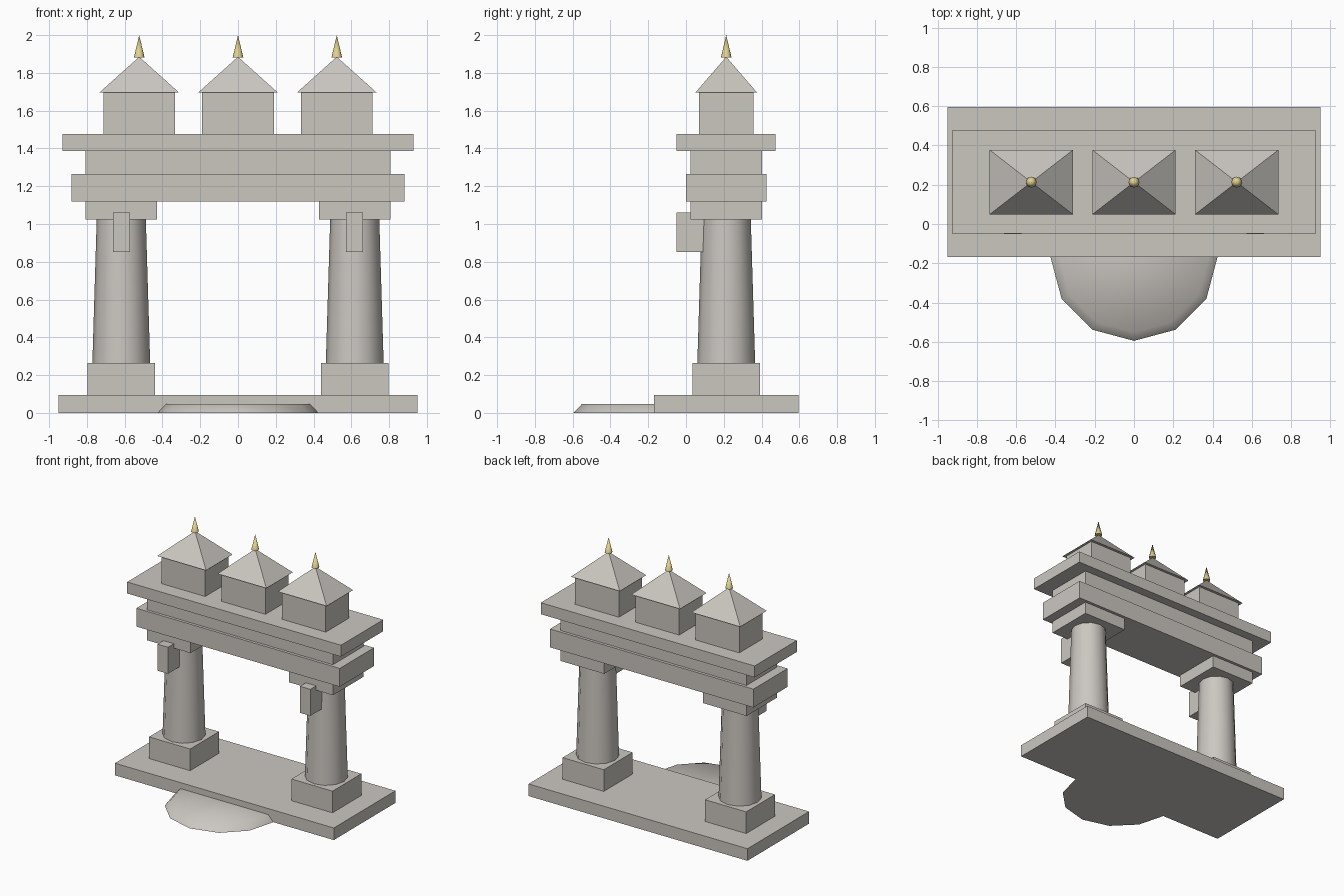
import bpy, math

if "Cube" in bpy.data.objects:
    bpy.data.objects.remove(bpy.data.objects["Cube"])

CY = 0.213    # depth centre of the gate
COL_X = 0.618  # column spacing from the middle


def material(name, rgb):
    m = bpy.data.materials.new(name)
    m.diffuse_color = (*rgb, 1)
    m.use_nodes = True
    m.node_tree.nodes["Principled BSDF"].inputs["Base Color"].default_value = m.diffuse_color
    return m


stone = material("stone", (0.60, 0.57, 0.53))
gold = material("gold", (0.75, 0.63, 0.28))


def finish(name, mat):
    ob = bpy.context.object
    ob.name = name
    ob.data.materials.append(mat)
    return ob


def box(name, x, y, z0, z1, sx, sy):
    bpy.ops.mesh.primitive_cube_add(size=1, location=(x, y, (z0 + z1) / 2))
    bpy.context.object.scale = (sx, sy, z1 - z0)
    bpy.ops.object.transform_apply(location=False, rotation=False, scale=True)
    return finish(name, stone)


def cone(name, x, y, z0, z1, r0, r1, sides, mat=stone):
    bpy.ops.mesh.primitive_cone_add(vertices=sides, radius1=r0, radius2=r1,
                                    depth=z1 - z0, location=(x, y, (z0 + z1) / 2))
    bpy.ops.object.shade_smooth_by_angle(angle=math.radians(50))
    return finish(name, mat)


def pyramid(name, x, y, z0, z1, sx, sy):
    bpy.ops.mesh.primitive_cone_add(vertices=4, radius1=math.sqrt(0.5), radius2=0,
                                    depth=z1 - z0, location=(x, y, (z0 + z1) / 2),
                                    rotation=(0, 0, math.pi / 4))
    bpy.ops.object.transform_apply(location=False, rotation=True, scale=False)
    bpy.context.object.scale = (sx, sy, 1)
    bpy.ops.object.transform_apply(location=False, rotation=False, scale=True)
    return finish(name, stone)


# Ground platform and rounded entrance step
box("base_platform", 0, CY, 0, 0.095, 1.90, 0.764)
cone("entrance_step", 0, -0.17, 0, 0.048, 0.425, 0.38, 12)

# Two columns with plinth, capital and front bracket
for side, label in ((-1, "left"), (1, "right")):
    x = side * COL_X
    box(f"plinth_{label}", x, CY, 0.095, 0.265, 0.357, 0.357)
    cone(f"column_{label}", x, CY, 0.265, 1.025, 0.153, 0.13, 12)
    box(f"capital_{label}", x, CY, 1.025, 1.12, 0.38, 0.38)
    box(f"bracket_{label}", x, 0.035, 0.852, 1.06, 0.09, 0.17)

# Stacked lintel beams
box("lower_beam", 0, CY, 1.12, 1.264, 1.765, 0.425)
box("middle_beam", 0, CY, 1.264, 1.387, 1.615, 0.38)
box("cornice_slab", 0, CY, 1.387, 1.477, 1.856, 0.524)

# Three roof pavilions with finials
for x, label in ((-0.523, "left"), (0, "middle"), (0.523, "right")):
    box(f"pavilion_{label}", x, CY, 1.477, 1.695, 0.38, 0.288)
    pyramid(f"pavilion_roof_{label}", x, CY, 1.695, 1.885, 0.424, 0.328)
    cone(f"finial_{label}", x, CY, 1.882, 2.0, 0.028, 0, 8, gold)
